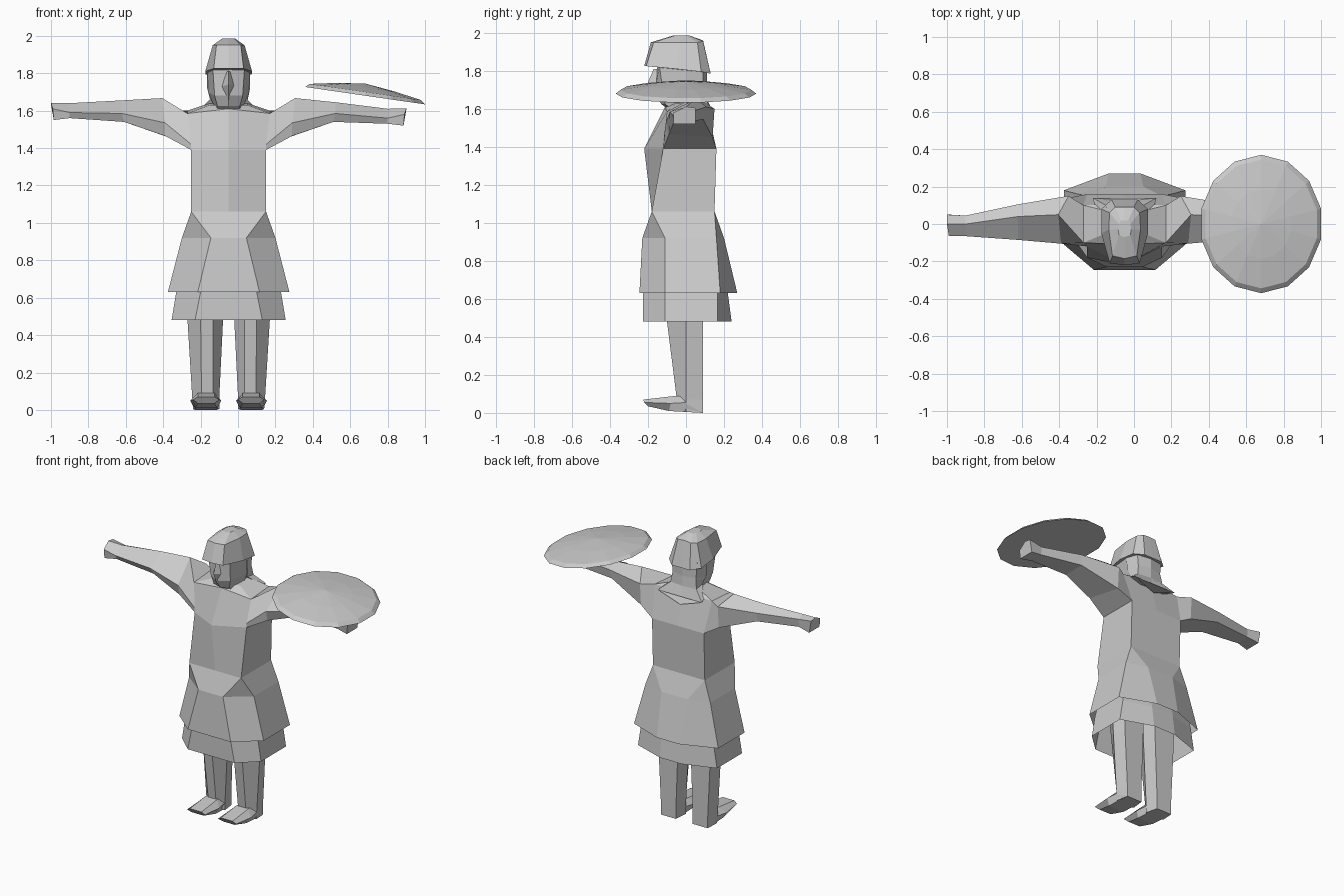
import bpy, bmesh, math
from mathutils import Vector

CX = -0.05  # the figure's own centre line

cloth = bpy.data.materials.new("plain_grey")
cloth.diffuse_color = (0.6, 0.6, 0.6, 1)


def finish(name, bm):
    bmesh.ops.remove_doubles(bm, verts=bm.verts, dist=0.0005)
    bmesh.ops.recalc_face_normals(bm, faces=bm.faces)
    me = bpy.data.meshes.new(name)
    bm.to_mesh(me)
    bm.free()
    me.materials.append(cloth)
    ob = bpy.data.objects.new(name, me)
    bpy.context.collection.objects.link(ob)
    return ob


def loft(name, rings, cap_start=True, cap_end=True):
    """Skin a list of closed rings that have equal point counts."""
    bm = bmesh.new()
    vs = [[bm.verts.new(p) for p in r] for r in rings]
    n = len(vs[0])
    for a, b in zip(vs, vs[1:]):
        for i in range(n):
            j = (i + 1) % n
            bm.faces.new((a[i], a[j], b[j], b[i]))
    if cap_start:
        bm.faces.new(vs[0])
    if cap_end:
        bm.faces.new(vs[-1])
    return finish(name, bm)


def sym(half):
    """Half ring (offset, y, z) from front to back, mirrored to a whole ring."""
    right = [(CX + d, y, z) for d, y, z in half]
    left = [(CX - d, y, z) for d, y, z in reversed(half) if d > 0]
    return right + left


def flat(z, *pts):
    return sym([(d, y, z) for d, y in pts])


# tunic body with a ridge down the chest
loft("torso", [
    flat(1.06, (0, -.18), (.2, -.18), (.2, .15), (0, .15)),
    sym([(0, -.22, 1.39), (.2, -.12, 1.39), (.2, .16, 1.39), (0, .16, 1.39)]),
    sym([(0, -.11, 1.61), (.22, -.1, 1.585), (.22, .1, 1.6), (0, .11, 1.61)]),
    sym([(0, -.08, 1.63), (.1, -.05, 1.63), (.1, .07, 1.64), (0, .08, 1.64)]),
], cap_start=False)

# flared upper skirt, open below
loft("upper_skirt", [
    flat(1.06, (.2, -.18), (.2, -.18), (.2, .15), (.2, .15)),
    flat(.92, (.095, -.23), (.25, -.11), (.25, .16), (.1, .2)),
    flat(.63, (.165, -.245), (.325, -.11), (.325, .18), (.085, .27)),
], False, False)

# shorter under skirt
loft("lower_skirt", [
    flat(.9, (.09, -.2), (.22, -.1), (.22, .14), (.09, .17)),
    flat(.63, (.15, -.225), (.28, -.11), (.28, .165), (.085, .22)),
    flat(.48, (.18, -.225), (.305, -.11), (.305, .165), (.085, .24)),
], False, False)

for side, label in ((-1, "right"), (1, "left")):
    def place(pts):
        return [(CX + side * d, y, z) for d, y, z in pts]

    # hexagonal leg
    loft(label + "_leg", [place(r) for r in (
        [(.085, -.14, .8), (.15, -.14, .8), (.235, 0, .8),
         (.21, .09, .8), (.04, .09, .8), (.02, 0, .8)],
        [(.085, -.1, .48), (.15, -.1, .48), (.22, 0, .48),
         (.2, .09, .48), (.05, .09, .48), (.03, 0, .48)],
        [(.085, -.05, .085), (.145, -.05, .085), (.195, 0, .07),
         (.18, .09, .07), (.065, .09, .07), (.05, 0, .07)],
        [(.085, -.04, .01), (.145, -.04, .01), (.19, 0, .005),
         (.18, .09, 0), (.065, .09, 0), (.05, 0, .005)])])

    # foot with an upturned toe
    loft(label + "_foot", [place(r) for r in (
        [(.065, .09, 0), (.18, .09, 0), (.18, .09, .06), (.165, .09, .07),
         (.08, .09, .07), (.065, .09, .06)],
        [(.06, -.09, .01), (.18, -.09, .01), (.205, -.08, .05),
         (.165, -.05, .09), (.075, -.05, .09), (.04, -.08, .05)],
        [(.075, -.2, .035), (.165, -.2, .035), (.19, -.22, .055),
         (.165, -.225, .07), (.075, -.225, .07), (.05, -.22, .055)])])

    # sleeve and fist, five sided: front, ridge, back, two below
    drop = 0 if side < 0 else -.03
    loft(label + "_arm", [place(r) for r in (
        [(.2, -.12, 1.42), (.22, -.1, 1.585), (.22, .1, 1.6),
         (.2, .16, 1.39), (.2, -.12, 1.39)],
        [(.34, -.105, 1.535), (.355, .05, 1.667), (.3, .15, 1.6),
         (.3, .14, 1.45), (.34, -.09, 1.465)],
        [(.57, -.085, 1.585), (.57, .04, 1.655 + drop / 3), (.57, .105, 1.61),
         (.56, .09, 1.545), (.56, -.06, 1.54)],
        [(.85, -.065, 1.59 + drop), (.85, 0, 1.64 + drop),
         (.85, .045, 1.62 + drop), (.85, .04, 1.565 + drop),
         (.85, -.05, 1.56 + drop)],
        [(.94, -.065, 1.61 + drop), (.95, 0, 1.642 + drop),
         (.95, .05, 1.635 + drop), (.935, .05, 1.55 + drop),
         (.935, -.065, 1.55 + drop)])], cap_start=False)

# head narrowing to the chin
loft("head", [
    flat(1.58, (0, -.07), (.06, -.05), (.08, .02), (.06, .07), (0, .07)),
    sym([(0, -.13, 1.625), (.06, -.11, 1.625), (.085, .02, 1.64),
         (.07, .08, 1.64), (0, .08, 1.64)]),
    sym([(0, -.165, 1.68), (.075, -.12, 1.68), (.11, .02, 1.7),
         (.09, .09, 1.7), (0, .1, 1.7)]),
    flat(1.83, (0, -.15), (.085, -.14), (.115, 0), (.09, .09), (0, .1)),
])

# wedge nose
loft("nose", [
    sym([(0, -.17, 1.81), (.012, -.14, 1.81), (0, -.13, 1.81)]),
    sym([(0, -.2, 1.74), (.035, -.145, 1.73), (0, -.13, 1.73)]),
    sym([(0, -.165, 1.66), (.01, -.14, 1.66), (0, -.13, 1.66)]),
])

# hair falling behind and spreading on the shoulders
loft("hair", [
    flat(1.83, (0, .03), (.115, 0), (.1, .09), (0, .11)),
    flat(1.72, (0, .03), (.115, .01), (.09, .09), (0, .11)),
    sym([(0, .04, 1.66), (.1, .03, 1.66), (.1, .1, 1.65), (0, .11, 1.65)]),
    sym([(0, .09, 1.53), (.16, .1, 1.6), (.17, .14, 1.59), (0, .135, 1.53)]),
])

# faceted helmet with a flared brim
loft("helmet", [
    sym([(0, -.22, 1.825), (.08, -.21, 1.825), (.125, -.05, 1.81),
         (.125, .08, 1.795), (.07, .13, 1.785), (0, .13, 1.785)]),
    sym([(0, -.185, 1.95), (.065, -.17, 1.95), (.085, -.03, 1.95),
         (.08, .06, 1.95), (.05, .09, 1.955), (0, .09, 1.96)]),
    sym([(0, -.07, 1.985), (.03, -.06, 1.985), (.035, -.03, 1.985),
         (.03, 0, 1.985), (.02, .02, 1.985), (0, .02, 1.985)]),
])

# tilted fourteen-sided shield: flat back, shallow domed front
def shield_ring(scale, lift):
    ring = []
    for i in range(14):
        a = math.pi / 2 + i * math.tau / 14
        x, y = .328 * scale * math.cos(a), .37 * scale * math.sin(a)
        ring.append((.68 + x, y, 1.68 - .145 * x + lift))
    return ring

loft("shield", [shield_ring(1, 0), shield_ring(.93, .02),
                shield_ring(.5, .045), shield_ring(.001, .065)])
